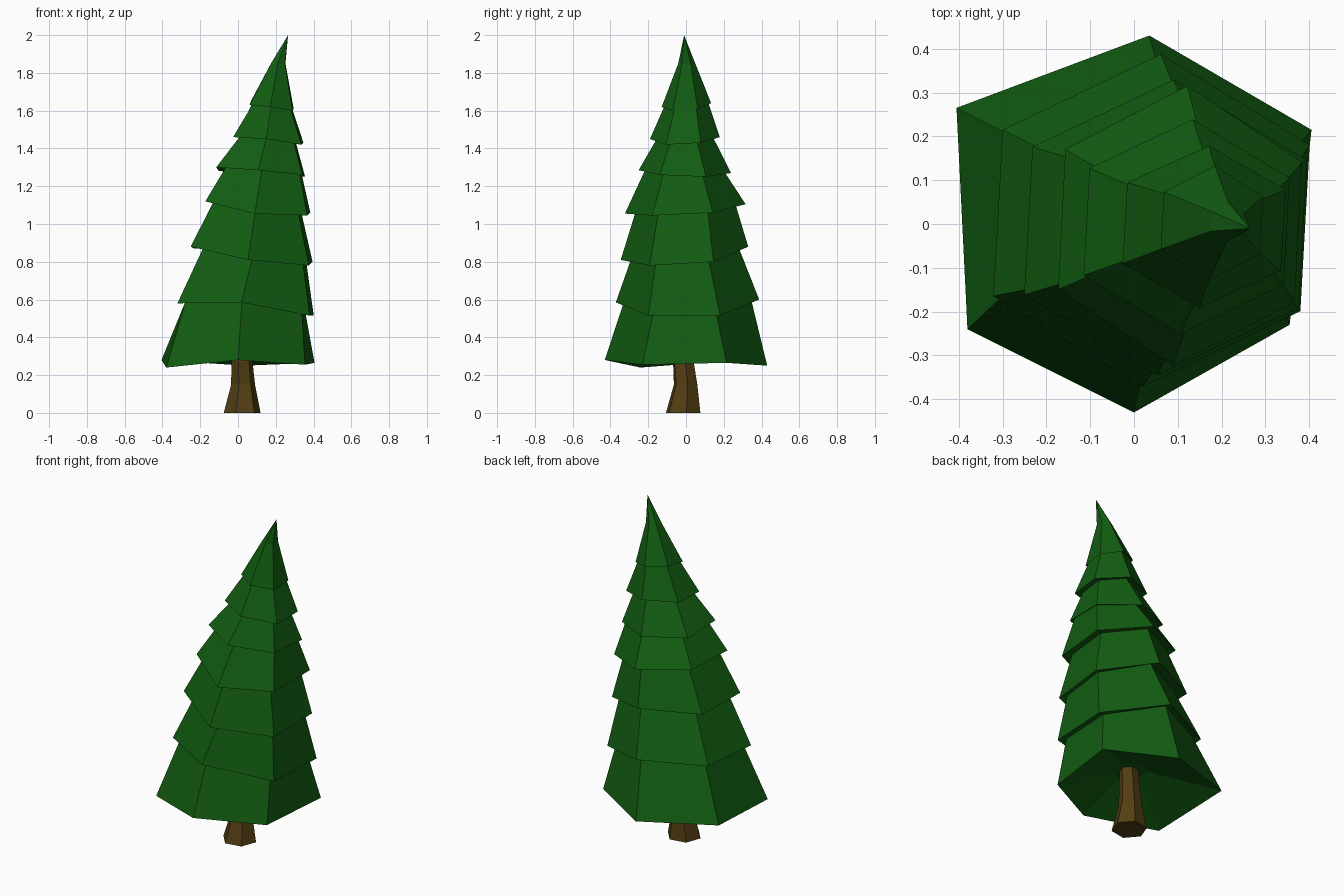
import bpy, bmesh
from math import sin, cos, radians


def material(name, color):
    m = bpy.data.materials.new(name)
    m.diffuse_color = (*color, 1)
    return m


def loft(name, rings, mat, apex=None):
    """Skin a stack of six-sided rings, with an optional pointed top."""
    bm = bmesh.new()
    loops = [[bm.verts.new(p) for p in r] for r in rings]
    for a, b in zip(loops, loops[1:]):
        for i in range(6):
            j = (i + 1) % 6
            bm.faces.new((a[i], a[j], b[j], b[i]))
    bm.faces.new(loops[0][::-1])
    if apex:
        tip = bm.verts.new(apex)
        for i in range(6):
            bm.faces.new((loops[-1][i], loops[-1][(i + 1) % 6], tip))
    else:
        bm.faces.new(loops[-1])
    bmesh.ops.recalc_face_normals(bm, faces=bm.faces)
    me = bpy.data.meshes.new(name)
    bm.to_mesh(me)
    bm.free()
    me.materials.append(mat)
    ob = bpy.data.objects.new(name, me)
    bpy.context.collection.objects.link(ob)
    return ob


def ring(cx, cy, rx, ry, zs, start=87, lift=0.0):
    return [(cx + rx * cos(radians(start + 60 * i)),
             cy + ry * sin(radians(start + 60 * i)), zs[i] + lift) for i in range(6)]


green = material("needles", (0.006, 0.11, 0.006))
brown = material("bark", (0.085, 0.048, 0.006))

# Lowest skirt rim, counter-clockwise from the back
rim = [(0.035, 0.43, 0.25), (-0.405, 0.265, 0.28), (-0.38, -0.24, 0.24),
       (0.0, -0.43, 0.28), (0.355, -0.23, 0.255), (0.405, 0.215, 0.265)]

# Upper tiers: centre x, y, radius x, y, rim heights (back, 2 left, front, 2 right),
# and the x shift and scale of the neck hidden under the rim
tiers = [
    (0.040, 0.008, 0.405, 0.380, (0.60, 0.59, 0.58, 0.585, 0.515, 0.515), 0.00, 0.88),
    (0.072, -0.008, 0.362, 0.338, (0.88, 0.87, 0.88, 0.81, 0.78, 0.80), 0.02, 0.83),
    (0.105, -0.004, 0.312, 0.320, (1.105, 1.12, 1.12, 1.055, 1.045, 1.06), 0.00, 0.82),
    (0.120, -0.006, 0.264, 0.245, (1.27, 1.28, 1.30, 1.285, 1.26, 1.25), 0.02, 0.84),
    (0.160, -0.006, 0.209, 0.185, (1.46, 1.46, 1.46, 1.45, 1.42, 1.43), 0.00, 0.77),
    (0.178, 0.002, 0.131, 0.131, (1.64, 1.65, 1.63, 1.62, 1.60, 1.61), 0.005, 0.86),
]

# Foliage: hollow underside, skirt rim, then neck and rim for each tier
rings = [ring(0.02, -0.01, 0.10, 0.10, [0.37] * 6), rim]
for cx, cy, rx, ry, zs, shift, k in tiers:
    rings.append(ring(cx + shift, cy, rx * k, ry * k, zs, lift=0.012))
    rings.append(ring(cx, cy, rx, ry, zs))
rings.append(ring(0.213, 0.004, 0.043, 0.045, [1.85] * 6))
loft("foliage", rings, green, apex=(0.265, -0.01, 2.0))

# Trunk: flared foot, slight bend
loft("trunk", [
    ring(0.022, -0.015, 0.099, 0.097, [0.0] * 6, start=10),
    ring(0.027, -0.002, 0.064, 0.066, [0.15] * 6, start=10),
    ring(0.021, -0.014, 0.057, 0.058, [0.27] * 6, start=10),
    ring(0.025, -0.015, 0.052, 0.052, [0.38] * 6, start=10),
], brown)
